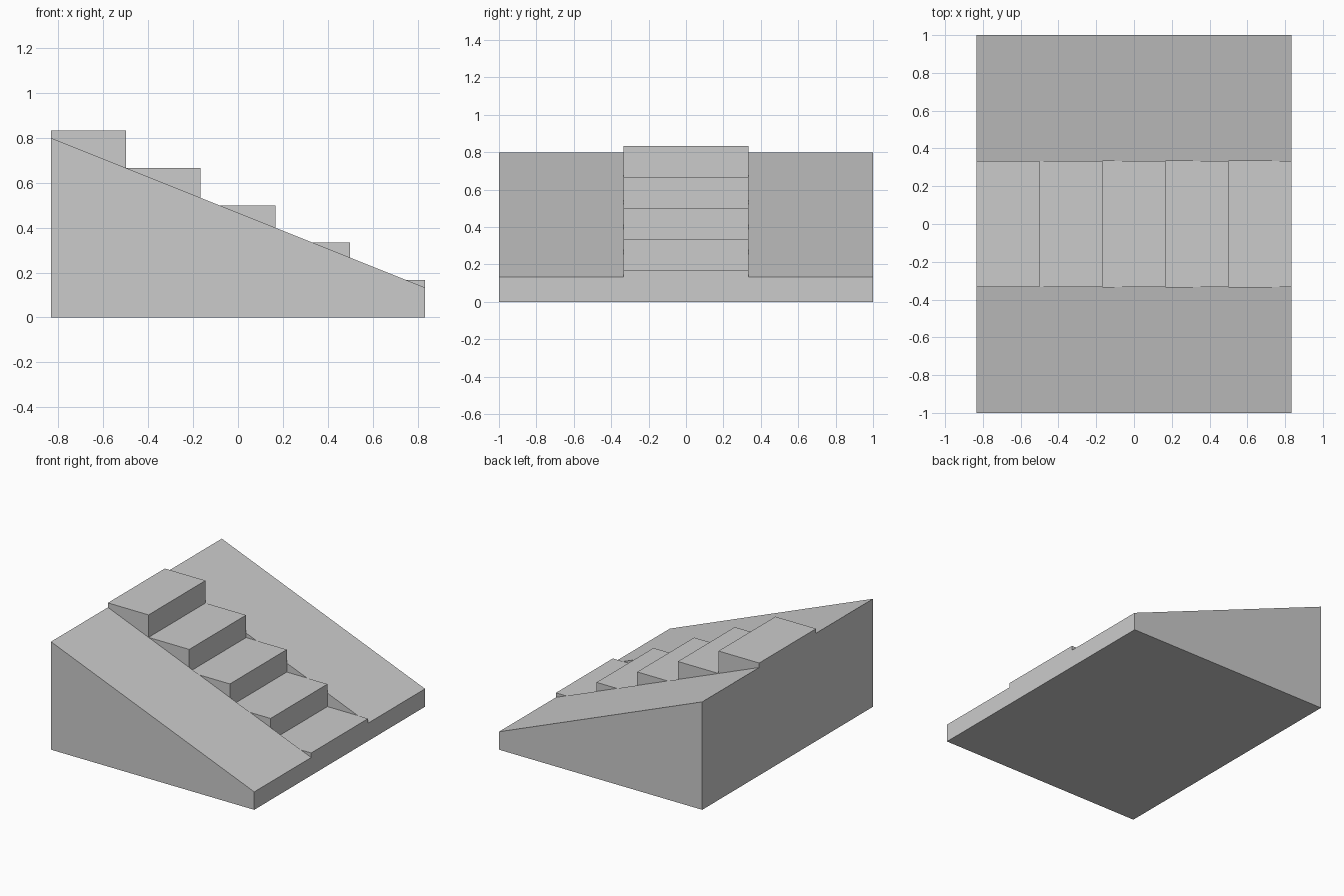
import bpy
import bmesh

cube = bpy.data.objects.get("Cube")
if cube:
    bpy.data.objects.remove(cube, do_unlink=True)

HALF_X, HALF_Y = 5 / 6, 1.0      # half length and half width of the block
STEPS, RUN, RISE = 5, 1 / 3, 1 / 6
STAIR_HALF = 1 / 3               # half width of the stairs

grey = bpy.data.materials.new("concrete grey")
grey.use_nodes = True
grey.diffuse_color = (0.6, 0.6, 0.6, 1)
grey.node_tree.nodes["Principled BSDF"].inputs["Base Color"].default_value = (0.6, 0.6, 0.6, 1)


def prism(name, profile, y0, y1):
    """Extrude an x-z profile from y0 to y1."""
    bm = bmesh.new()
    face = bm.faces.new([bm.verts.new((x, y0, z)) for x, z in profile])
    result = bmesh.ops.extrude_face_region(bm, geom=[face])
    verts = [v for v in result["geom"] if isinstance(v, bmesh.types.BMVert)]
    bmesh.ops.translate(bm, verts=verts, vec=(0, y1 - y0, 0))
    bmesh.ops.recalc_face_normals(bm, faces=bm.faces)
    mesh = bpy.data.meshes.new(name)
    bm.to_mesh(mesh)
    bm.free()
    mesh.materials.append(grey)
    obj = bpy.data.objects.new(name, mesh)
    bpy.context.collection.objects.link(obj)
    return obj


# Sloping ramps on both sides of the stairs
slope = [(-HALF_X, 0), (HALF_X, 0), (HALF_X, 0.133), (-HALF_X, 0.8)]
prism("left_ramp", slope, STAIR_HALF, HALF_Y)
prism("right_ramp", slope, -HALF_Y, -STAIR_HALF)

# Stairs climbing towards -x, partly sunk between the ramps
stair_profile = [(-HALF_X, 0), (HALF_X, 0)]
for i in range(STEPS):
    x, z = HALF_X - i * RUN, (i + 1) * RISE
    stair_profile += [(x, z), (x - RUN, z)]
prism("stairs", stair_profile, -STAIR_HALF, STAIR_HALF)
